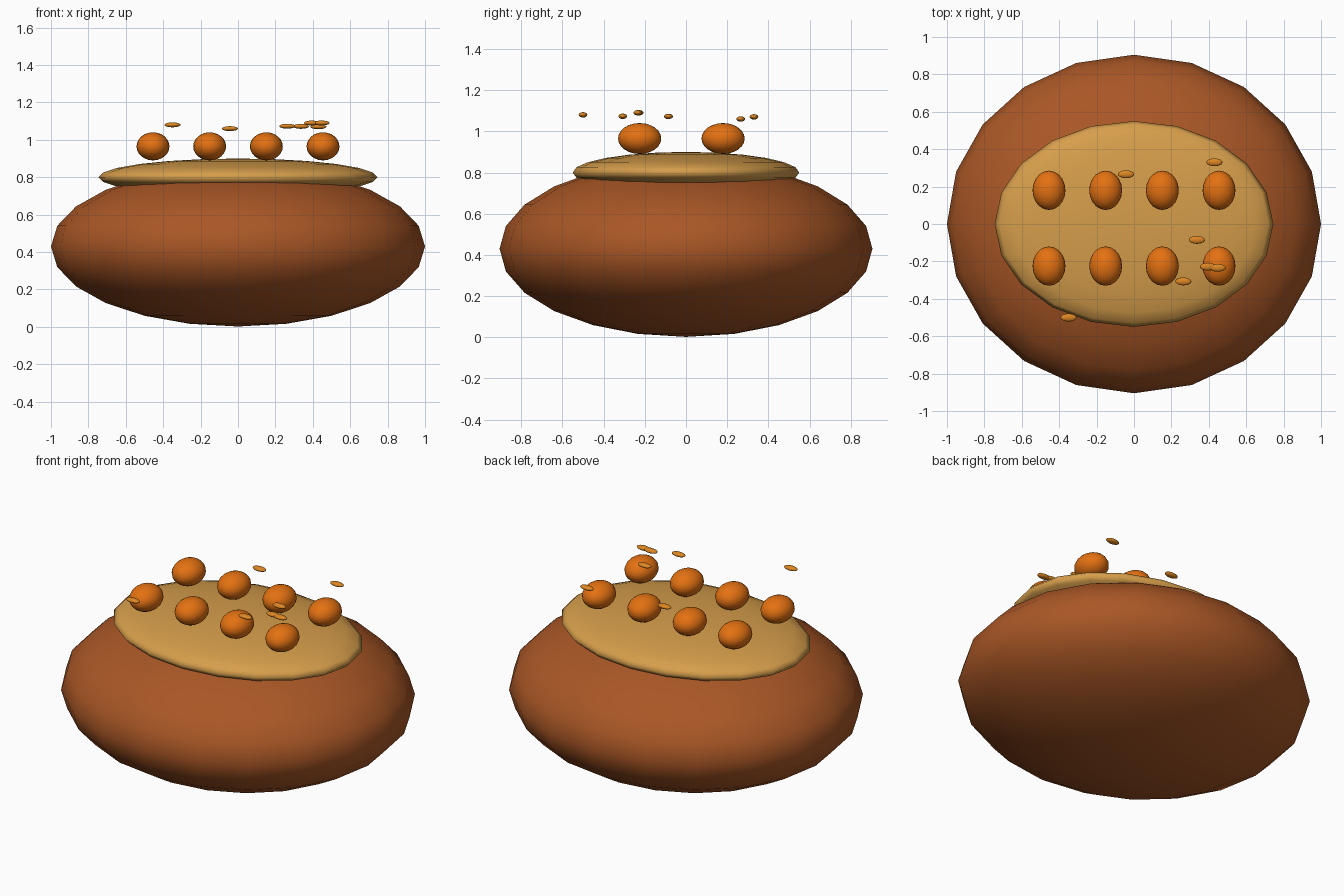
import bpy

if "Cube" in bpy.data.objects:
    bpy.data.objects.remove(bpy.data.objects["Cube"])


def material(name, rgb):
    m = bpy.data.materials.new(name)
    m.diffuse_color = (*rgb, 1.0)
    m.use_nodes = True
    m.node_tree.nodes["Principled BSDF"].inputs["Base Color"].default_value = m.diffuse_color
    return m


crust_brown = material("crust_brown", (0.40, 0.095, 0.019))
pastry_gold = material("pastry_gold", (0.67, 0.34, 0.07))
berry_orange = material("berry_orange", (0.77, 0.165, 0.006))
flake_amber = material("flake_amber", (0.72, 0.24, 0.016))


def ellipsoid(name, centre, radii, mat, segments, rings):
    """Smooth squashed sphere with its poles on the z axis."""
    bpy.ops.mesh.primitive_uv_sphere_add(
        segments=segments, ring_count=rings, radius=1.0, location=centre)
    ob = bpy.context.object
    ob.name = name
    ob.scale = radii
    bpy.ops.object.transform_apply(location=False, rotation=False, scale=True)
    bpy.ops.object.shade_smooth()
    ob.data.materials.append(mat)
    return ob


# Round body and the flatter topping sunk into it
ellipsoid("body", (0, 0, 0.43), (1.0, 0.905, 0.428), crust_brown, 20, 12)
ellipsoid("topping", (0, 0, 0.80), (0.745, 0.55, 0.10), pastry_gold, 20, 12)

# Two rows of four balls
for row, y in enumerate((-0.225, 0.18)):
    for col in range(4):
        x = (col - 1.5) * 0.303
        ellipsoid(f"ball_{row}_{col}", (x, y, 0.965),
                  (0.088, 0.105, 0.075), berry_orange, 20, 12)

# Scattered flakes hovering above
flakes = [(-0.35, -0.50, 1.08), (-0.043, 0.266, 1.06), (0.43, 0.33, 1.07),
          (0.336, -0.085, 1.072), (0.264, -0.307, 1.073),
          (0.395, -0.228, 1.09), (0.447, -0.234, 1.09)]
for i, p in enumerate(flakes):
    ellipsoid(f"flake_{i}", p, (0.043, 0.021, 0.013), flake_amber, 20, 12)
